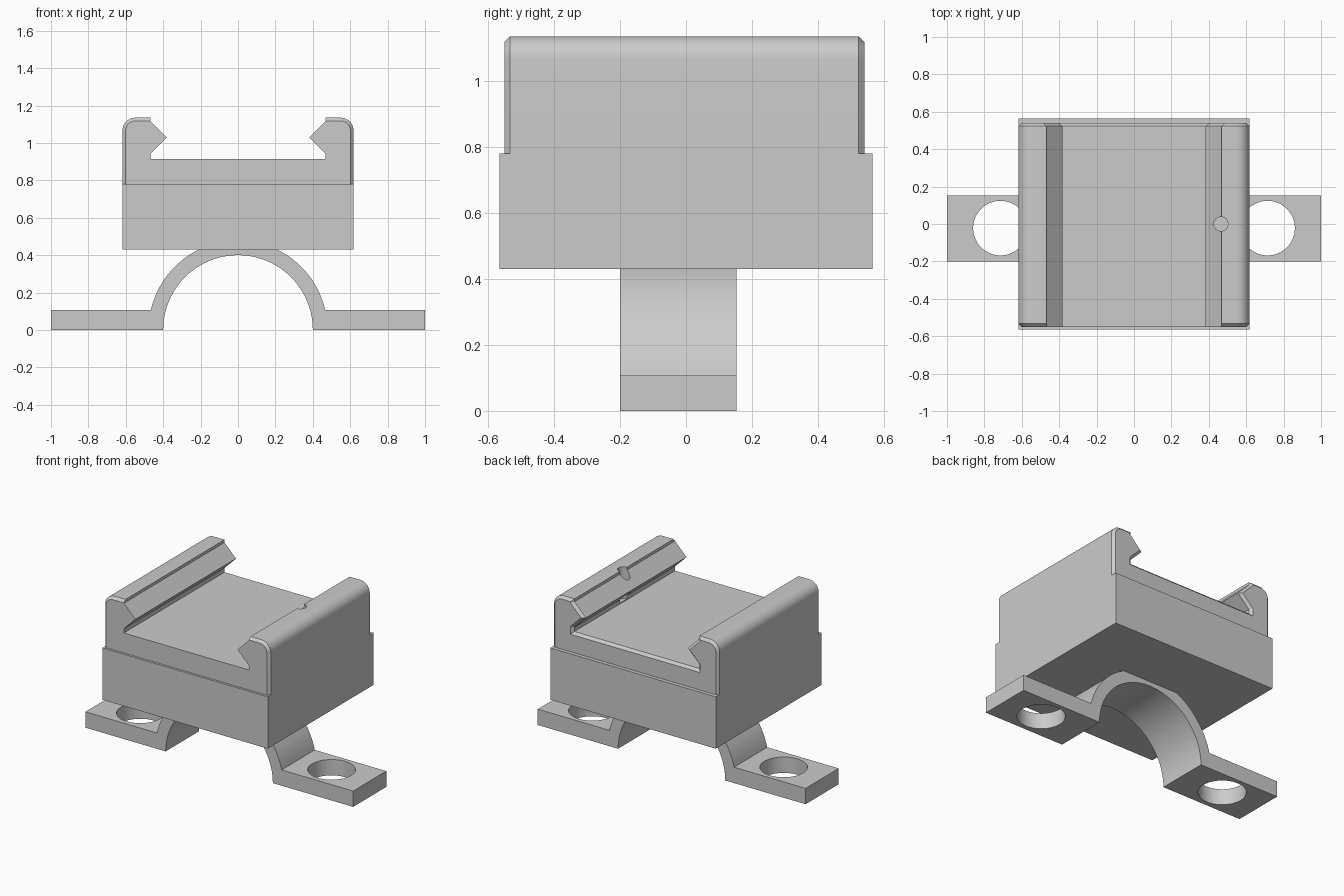
import bpy
import bmesh
from math import sin, cos, pi, asin, sqrt, radians

cube = bpy.data.objects.get("Cube")
if cube:
    bpy.data.objects.remove(cube, do_unlink=True)

# One plain grey for the whole bracket
grey = bpy.data.materials.new("light grey")
grey.use_nodes = True
colour = (0.6, 0.6, 0.6, 1)
grey.diffuse_color = colour
grey.node_tree.nodes["Principled BSDF"].inputs["Base Color"].default_value = colour


def activate(ob):
    bpy.ops.object.select_all(action='DESELECT')
    ob.select_set(True)
    bpy.context.view_layer.objects.active = ob


def loft(name, sections):
    """Join matching (x, z) outlines, each placed at its y, into a solid."""
    bm = bmesh.new()
    rings = [[bm.verts.new((x, y, z)) for x, z in pts] for y, pts in sections]
    for a, b in zip(rings, rings[1:]):
        for k in range(len(a)):
            n = (k + 1) % len(a)
            bm.faces.new((a[k], a[n], b[n], b[k]))
    bm.faces.new(rings[0])
    bm.faces.new(rings[-1])
    bmesh.ops.recalc_face_normals(bm, faces=bm.faces)
    mesh = bpy.data.meshes.new(name)
    bm.to_mesh(mesh)
    bm.free()
    ob = bpy.data.objects.new(name, mesh)
    bpy.context.collection.objects.link(ob)
    mesh.materials.append(grey)
    return ob


def drill(ob, x, y, z0, z1, radius):
    """Cut a vertical round hole and remove the cutter."""
    bpy.ops.mesh.primitive_cylinder_add(vertices=64, radius=radius, depth=z1 - z0,
                                        location=(x, y, (z0 + z1) / 2))
    cutter = bpy.context.object
    cutter.hide_render = True
    cutter.data.materials.append(grey)
    mod = ob.modifiers.new("hole", 'BOOLEAN')
    mod.operation = 'DIFFERENCE'
    mod.solver = 'EXACT'
    mod.object = cutter
    activate(ob)
    bpy.ops.object.modifier_apply(modifier=mod.name)
    bpy.data.objects.remove(cutter, do_unlink=True)


def smooth(ob):
    activate(ob)
    bpy.ops.object.shade_smooth_by_angle(angle=radians(20))


def arc(radius, a0, a1, steps, cx=0, cz=0):
    return [(cx + radius * cos(a0 + (a1 - a0) * k / steps),
             cz + radius * sin(a0 + (a1 - a0) * k / steps)) for k in range(steps + 1)]


# Pipe strap with two flat feet and screw holes
thick, inner, outer = 0.107, 0.4, 0.478
start = asin(thick / outer)
strap_outline = ([(-1, 0)] + arc(inner, pi, 0, 48) + [(1, 0), (1, thick)]
                 + arc(outer, start, pi - start, 48) + [(-1, thick)])
strap = loft("pipe_strap", [(-0.2, strap_outline), (0.153, strap_outline)])
for side in (-1, 1):
    drill(strap, side * 0.714, -0.022, -0.1, 0.3, 0.146)
smooth(strap)

# Base block
block_outline = [(-0.618, 0.43), (0.618, 0.43), (0.618, 0.78), (-0.618, 0.78)]
loft("base_block", [(-0.565, block_outline), (0.565, block_outline)])


# Rail channel: rounded outer shoulders, pointed inner teeth
def rail_half(out, inn):
    """Half outline from bottom to floor; outer and inner edges pulled in."""
    wall, top, rad = 0.618, 1.135, 0.07
    groove, tip, mid = 0.467, 0.381, 1.03
    tip_x = tip + inn * sqrt(2)
    groove_x = groove + inn
    rise = groove_x - tip_x
    return ([(wall - out, 0.78)]
            + arc(rad - out, 0, pi / 2, 10, wall - rad, top - rad)
            + [(groove_x, top - out), (groove_x, mid + rise), (tip_x, mid),
               (groove_x, mid - rise), (groove_x, 0.915 - inn)])


def rail_outline(out, inn):
    half = rail_half(out, inn)
    return half + [(-x, z) for x, z in reversed(half)]


bevel = 0.017
rail = loft("rail_channel", [
    (-0.55, rail_outline(bevel, 0)),
    (-0.55 + bevel, rail_outline(0, 0)),
    (0.54 - bevel, rail_outline(0, 0)),
    (0.54, rail_outline(bevel, bevel))])

# Locking pin hole through one tooth
drill(rail, 0.465, 0, 0.92, 1.3, 0.038)
smooth(rail)
